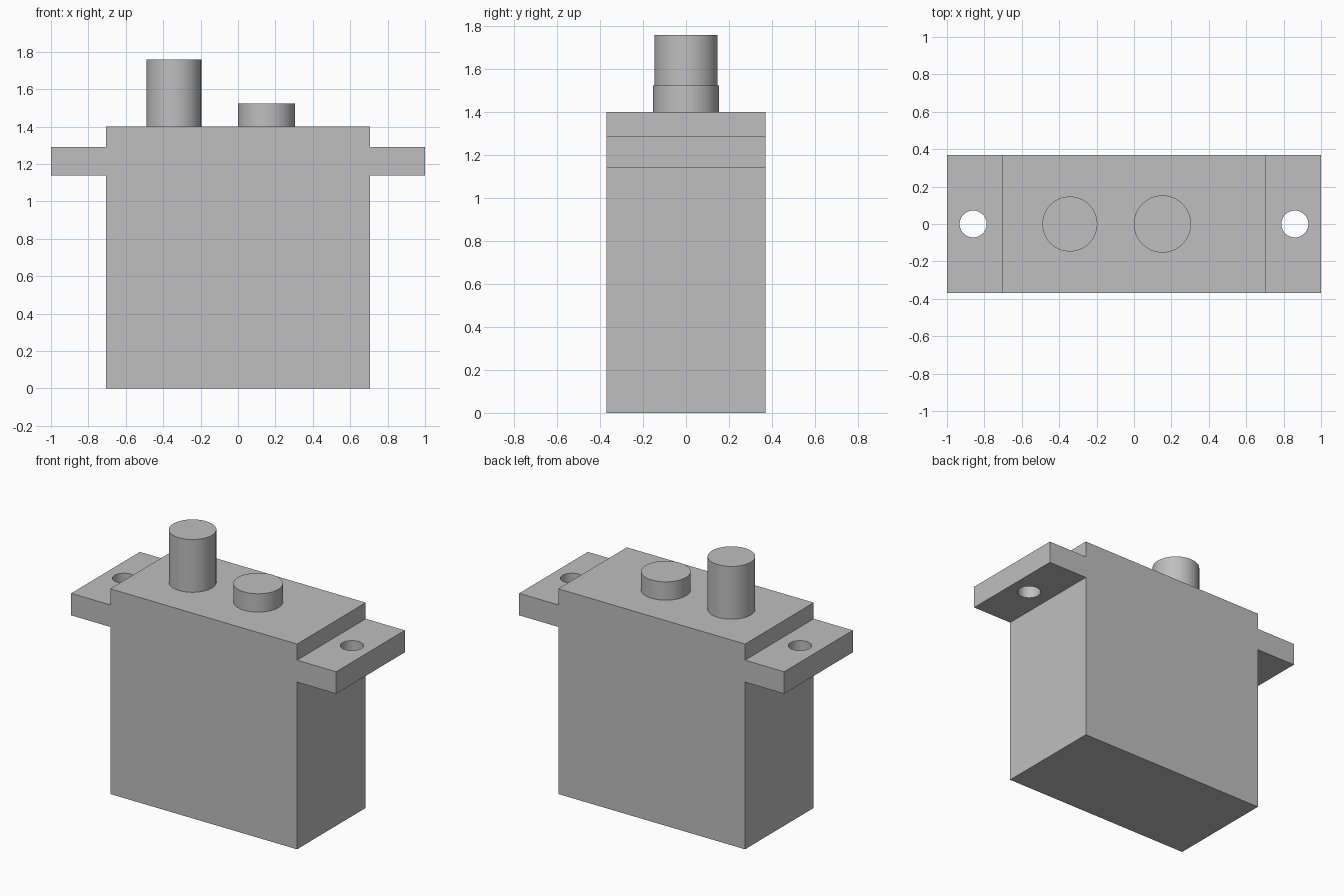
import bpy
import bmesh

cube = bpy.data.objects.get("Cube")
if cube:
    bpy.data.objects.remove(cube, do_unlink=True)

grey = bpy.data.materials.new("plain grey")
grey.use_nodes = True
grey.diffuse_color = (0.52, 0.52, 0.52, 1)
grey.node_tree.nodes["Principled BSDF"].inputs["Base Color"].default_value = grey.diffuse_color


def activate(obj):
    bpy.ops.object.select_all(action='DESELECT')
    obj.select_set(True)
    bpy.context.view_layer.objects.active = obj


def smooth(obj):
    activate(obj)
    bpy.ops.object.shade_smooth_by_angle(angle=0.6)


def cylinder(name, x, radius, bottom, top):
    bpy.ops.mesh.primitive_cylinder_add(
        vertices=64, radius=radius, depth=top - bottom,
        location=(x, 0, (bottom + top) / 2))
    obj = bpy.context.object
    obj.name = name
    obj.data.materials.append(grey)
    smooth(obj)
    return obj


HALF_DEPTH = 0.37
BODY_X, BODY_TOP = 0.705, 1.40
TAB_LOW, TAB_HIGH = 1.14, 1.29

# Casing with mounting tabs: mirrored T-shaped outline extruded through the depth
half = [(BODY_X, 0), (BODY_X, TAB_LOW), (1, TAB_LOW),
        (1, TAB_HIGH), (BODY_X, TAB_HIGH), (BODY_X, BODY_TOP)]
outline = half + [(-x, z) for x, z in reversed(half)]
bm = bmesh.new()
face = bm.faces.new([bm.verts.new((x, -HALF_DEPTH, z)) for x, z in outline])
extruded = bmesh.ops.extrude_face_region(bm, geom=[face])["geom"]
bmesh.ops.translate(bm, vec=(0, 2 * HALF_DEPTH, 0),
                    verts=[g for g in extruded if isinstance(g, bmesh.types.BMVert)])
bmesh.ops.recalc_face_normals(bm, faces=bm.faces)
mesh = bpy.data.meshes.new("casing")
bm.to_mesh(mesh)
bm.free()
mesh.materials.append(grey)
casing = bpy.data.objects.new("casing", mesh)
bpy.context.collection.objects.link(casing)

# Screw holes through both tabs
for side in (-1, 1):
    cutter = cylinder("hole_cutter", side * 0.86, 0.072, TAB_LOW - 0.1, TAB_HIGH + 0.1)
    cut = casing.modifiers.new("screw_hole", 'BOOLEAN')
    cut.operation = 'DIFFERENCE'
    cut.solver = 'EXACT'
    cut.object = cutter
    activate(casing)
    bpy.ops.object.modifier_apply(modifier=cut.name)
    bpy.data.objects.remove(cutter, do_unlink=True)
smooth(casing)

# Round output shaft and low boss on the lid
cylinder("output_shaft", -0.343, 0.147, BODY_TOP - 0.02, 1.76)
cylinder("gear_boss", 0.152, 0.153, BODY_TOP - 0.02, 1.525)
